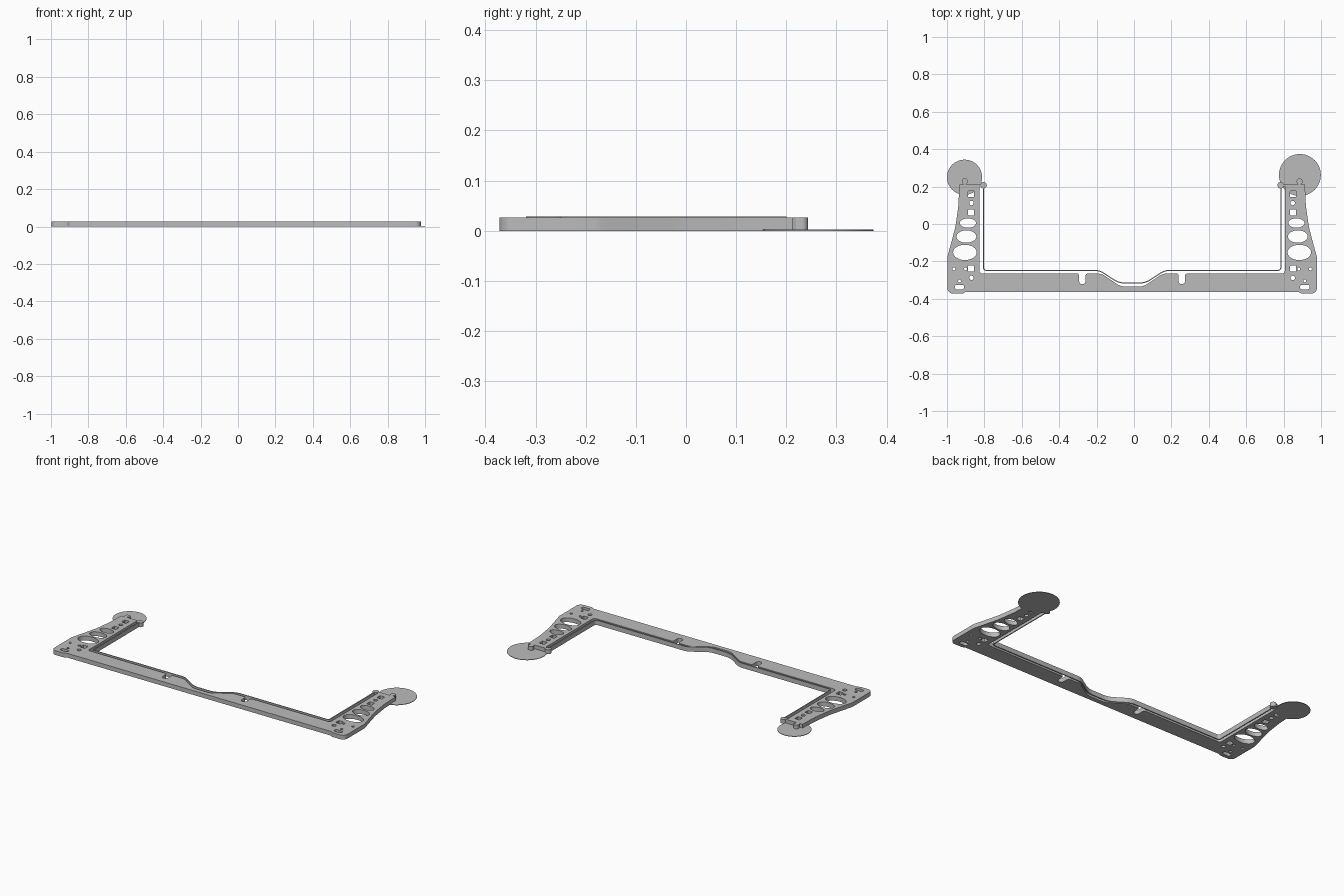
import bpy, bmesh, math
from mathutils import Vector
from mathutils.geometry import interpolate_bezier

cube = bpy.data.objects.get("Cube")
if cube:
    bpy.data.objects.remove(cube, do_unlink=True)

MID = -0.01      # symmetry line of the frame
DEPTH = 0.026    # plate thickness

grey = bpy.data.materials.new("plain grey")
grey.use_nodes = True
GREY = (0.5, 0.5, 0.5, 1)
grey.diffuse_color = GREY
grey.node_tree.nodes["Principled BSDF"].inputs["Base Color"].default_value = GREY


def rounded(corners, closed=True):
    """Polyline through (x, y, radius) corners with rounded turns."""
    pts, n = [], len(corners)
    for i, (x, y, r) in enumerate(corners):
        p = Vector((x, y, 0))
        if r == 0 or (not closed and i in (0, n - 1)):
            pts.append(p)
            continue
        to_a = Vector((*corners[i - 1][:2], 0)) - p
        to_b = Vector((*corners[(i + 1) % n][:2], 0)) - p
        turn = math.pi - to_a.angle(to_b)
        d = min(r * math.tan(turn / 2), 0.49 * to_a.length, 0.49 * to_b.length)
        a, b = p + to_a.normalized() * d, p + to_b.normalized() * d
        pts += interpolate_bezier(a, a.lerp(p, 0.55), b.lerp(p, 0.55), b, 9)
    return pts


def ellipse(x, y, rx, ry, n=32):
    return [Vector((x + rx * math.cos(t * math.tau / n), y + ry * math.sin(t * math.tau / n), 0))
            for t in range(n)]


def box(x, y, w, h, r):
    return rounded([(x + sx * w / 2, y + sy * h / 2, r)
                    for sx, sy in ((-1, -1), (1, -1), (1, 1), (-1, 1))])


def flip(pts):
    return [Vector((-p.x, p.y, 0)) for p in reversed(pts)]


def plate(name, loops, height, shift=MID):
    """Extrude the outer loop upward from the ground, inner loops become holes."""
    curve = bpy.data.curves.new(name + "_profile", 'CURVE')
    curve.dimensions, curve.fill_mode = '2D', 'BOTH'
    curve.extrude = height / 2
    for loop in loops:
        spline = curve.splines.new('POLY')
        spline.points.add(len(loop) - 1)
        for sp, p in zip(spline.points, loop):
            sp.co = (p.x + shift, p.y, 0, 1)
        spline.use_cyclic_u = True
    temp = bpy.data.objects.new(name + "_profile", curve)
    bpy.context.collection.objects.link(temp)
    graph = bpy.context.evaluated_depsgraph_get()
    mesh = bpy.data.meshes.new_from_object(temp.evaluated_get(graph))
    bpy.data.objects.remove(temp, do_unlink=True)
    bm = bmesh.new()
    bm.from_mesh(mesh)
    bmesh.ops.translate(bm, verts=bm.verts, vec=(0, 0, height / 2))
    bmesh.ops.remove_doubles(bm, verts=bm.verts, dist=1e-5)
    bmesh.ops.recalc_face_normals(bm, faces=bm.faces)
    bm.to_mesh(mesh)
    bm.free()
    mesh.materials.clear()
    mesh.materials.append(grey)
    obj = bpy.data.objects.new(name, mesh)
    bpy.context.collection.objects.link(obj)
    bpy.ops.object.select_all(action='DESELECT')
    obj.select_set(True)
    bpy.context.view_layer.objects.active = obj
    bpy.ops.object.shade_smooth_by_angle(angle=math.radians(30))
    return obj


# Frame outline, one half: dip, slot, arm with knob, foot
half = [
    (0.06, -0.335, 0.08), (0.165, -0.265, 0.06),
    (0.249, -0.265, 0.012), (0.249, -0.322, 0.016),
    (0.283, -0.322, 0.016), (0.283, -0.265, 0.012),
    (0.816, -0.265, 0.015), (0.816, 0.2, 0), (0.8, 0.2, 0), (0.8, 0.212, 0),
    (0.888, 0.212, 0), (0.88, 0.22, 0.004), (0.88, 0.243, 0.0145),
    (0.91, 0.243, 0.0145), (0.91, 0.22, 0.004), (0.902, 0.212, 0),
    (0.924, 0.212, 0), (0.929, 0.096, 0.3), (0.945, -0.016, 0.3),
    (0.966, -0.096, 0.2), (0.988, -0.176, 0.06),
    (0.988, -0.372, 0.03), (0.905, -0.372, 0.02), (0.89, -0.363, 0.02),
]
outline = rounded(half + [(-x, y, r) for x, y, r in reversed(half)])

# Arm cut-outs: oval windows, square holes, screw holes, foot slot
holes = [ellipse(0.878, 0.005, 0.043, 0.025),
         ellipse(0.886, -0.067, 0.053, 0.033),
         ellipse(0.894, -0.152, 0.063, 0.041),
         box(0.923, -0.337, 0.05, 0.024, 0.009)]
holes += [box(0.861, y, 0.032, 0.032, 0.003) for y in (0.16, 0.062, -0.238)]
holes += [ellipse(0.859, y, 0.012, 0.012, 20) for y in (0.112, -0.288)]
holes += [ellipse(x, y, 0.008, 0.008, 16)
          for x, y in ((0.953, -0.24), (0.891, -0.24), (0.923, -0.305))]
plate("frame", [outline] + holes + [flip(h) for h in holes], DEPTH)

# Thin wall following the inside of the frame
wall_half = [(0.07, -0.316, 0.1), (0.175, -0.248, 0.08), (0.795, -0.248, 0.015), (0.795, 0.2, 0)]
path = rounded([(-x, y, r) for x, y, r in reversed(wall_half)] + wall_half, closed=False)
sides = ([], [])
for i, p in enumerate(path):
    along = path[min(i + 1, len(path) - 1)] - path[max(i - 1, 0)]
    normal = Vector((-along.y, along.x, 0)).normalized() * 0.0028
    sides[0].append(p + normal)
    sides[1].append(p - normal)
plate("inner_wall", [sides[0] + sides[1][::-1]], DEPTH + 0.002)

# Round posts at the wall ends
for side, s in (("left", 1), ("right", -1)):
    plate(side + "_wall_post", [ellipse(s * 0.794, 0.207, 0.017, 0.017)], DEPTH)

# Thin discs under the arm tips
plate("left_disc", [ellipse(0.887, 0.262, 0.112, 0.112, 48)], 0.003, 0)
plate("right_disc", [ellipse(-0.906, 0.25, 0.094, 0.094, 48)], 0.003, 0)
